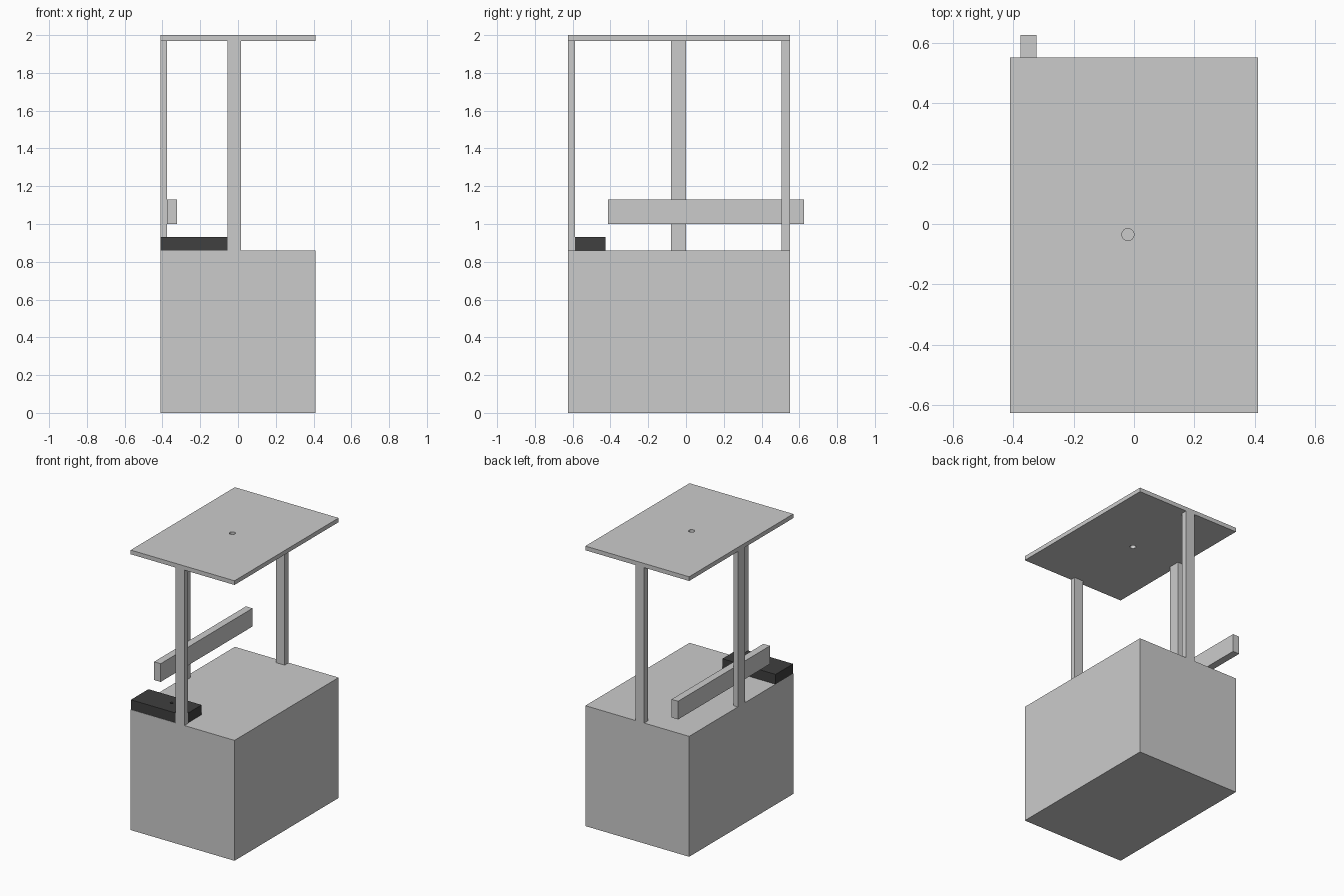
import bpy
import bmesh

if "Cube" in bpy.data.objects:
    bpy.data.objects.remove(bpy.data.objects["Cube"])


def box(name, x0, x1, y0, y1, z0, z1):
    bm = bmesh.new()
    bmesh.ops.create_cube(bm, size=1)
    for v in bm.verts:
        v.co.x = x1 if v.co.x > 0 else x0
        v.co.y = y1 if v.co.y > 0 else y0
        v.co.z = z1 if v.co.z > 0 else z0
    mesh = bpy.data.meshes.new(name)
    bm.to_mesh(mesh)
    bm.free()
    ob = bpy.data.objects.new(name, mesh)
    bpy.context.collection.objects.link(ob)
    return ob


def drill(ob, x, y, z, r, depth):
    # round vertical hole, cutter hidden from render
    bpy.ops.mesh.primitive_cylinder_add(vertices=32, radius=r, depth=depth, location=(x, y, z))
    cutter = bpy.context.object
    cutter.name = ob.name + "_hole_cutter"
    cutter.hide_render = True
    cutter.hide_set(True)
    mod = ob.modifiers.new("hole", 'BOOLEAN')
    mod.operation = 'DIFFERENCE'
    mod.solver = 'EXACT'
    mod.object = cutter


X, Y0, Y1 = 0.41, -0.625, 0.55
DECK, TOP = 0.86, 1.97

# Cabinet body and canopy
box("base_cabinet", -X, X, Y0, Y1, 0, DECK)
roof = box("canopy", -X, X, Y0, Y1, TOP, 2.0)
drill(roof, -0.02, -0.035, 1.985, 0.02, 0.2)

# Posts at front, back and left side
box("front_post", -0.055, 0.015, Y0, -0.588, DECK, TOP)
box("back_post", -0.055, 0.015, 0.505, Y1, DECK, TOP)
box("left_post", -X, -0.375, -0.08, 0.0, DECK, TOP)

# Horizontal rail fixed to the left post
box("side_rail", -0.375, -0.323, -0.412, 0.625, 1.0, 1.13)

# Dark tray on the front left corner
tray = box("dark_tray", -X, 0.01, -0.623, -0.425, DECK, 0.93)
drill(tray, -0.167, -0.51, 0.93, 0.01, 0.1)
dark = bpy.data.materials.new("dark")
dark.diffuse_color = (0.05, 0.05, 0.05, 1)
dark.use_nodes = True
dark.node_tree.nodes["Principled BSDF"].inputs["Base Color"].default_value = dark.diffuse_color
tray.data.materials.append(dark)
